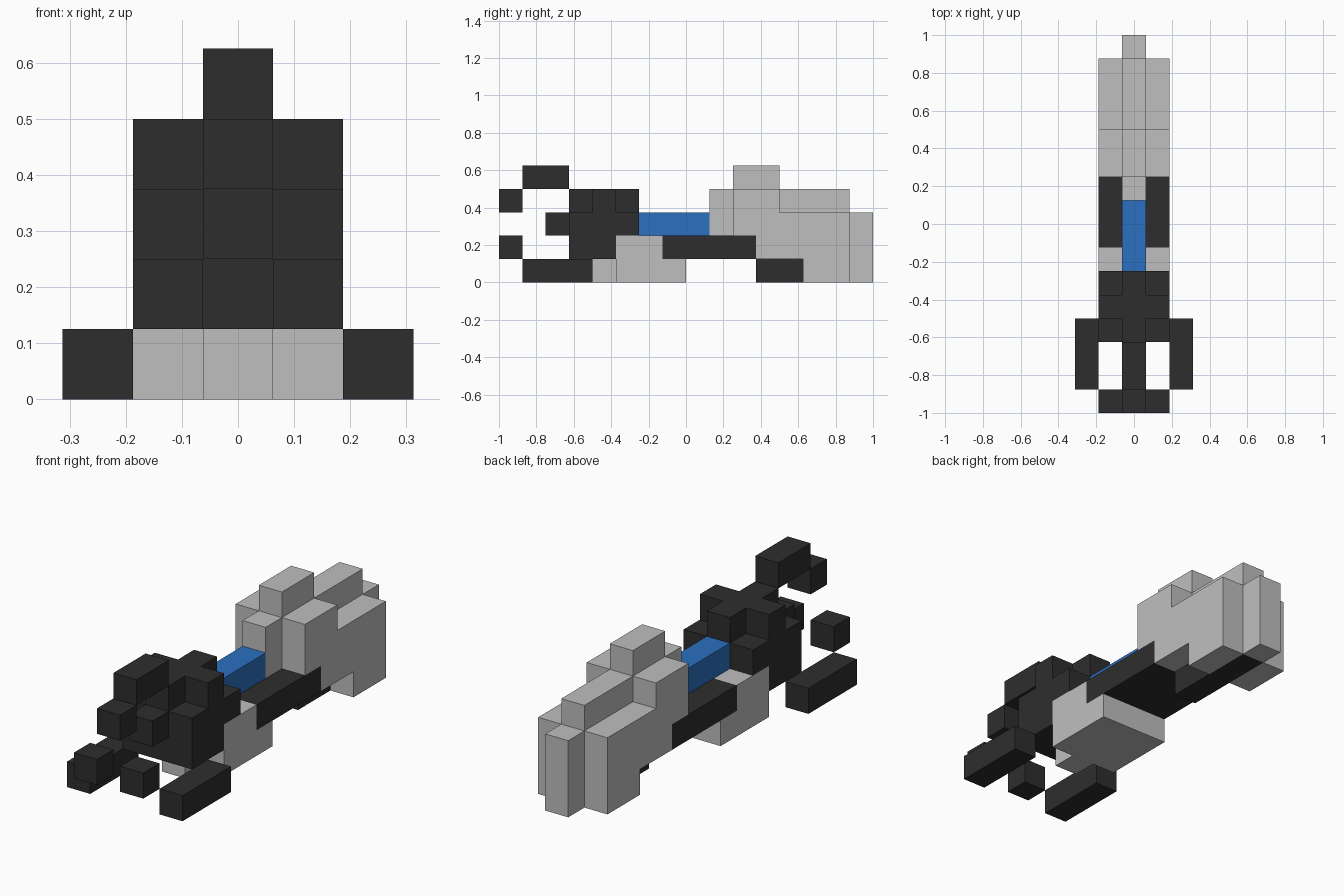
import bpy, bmesh
from mathutils import Vector

if "Cube" in bpy.data.objects:
    bpy.data.objects.remove(bpy.data.objects["Cube"], do_unlink=True)

U = 0.125  # edge of one block


def material(name, rgb):
    m = bpy.data.materials.new(name)
    m.use_nodes = True
    m.diffuse_color = (*rgb, 1)
    m.node_tree.nodes["Principled BSDF"].inputs["Base Color"].default_value = (*rgb, 1)
    return m


DARK = material("charcoal", (0.027, 0.027, 0.027))
GREY = material("light grey", (0.52, 0.52, 0.52))
BLUE = material("blue", (0.025, 0.162, 0.527))


def block_part(name, mat, *boxes):
    """Outer shell of a union of block ranges (x0, x1, y0, y1, z0, z1), ends included."""
    cells = {(x, y, z) for x0, x1, y0, y1, z0, z1 in boxes
             for x in range(x0, x1 + 1)
             for y in range(y0, y1 + 1)
             for z in range(z0, z1 + 1)}
    bm = bmesh.new()
    for cell in cells:
        centre = Vector((cell[0], cell[1] - 7.5, cell[2] + 0.5))
        for axis in range(3):
            for sign in (-1, 1):
                n = Vector((0, 0, 0))
                n[axis] = sign
                if tuple(int(c + d) for c, d in zip(cell, n)) in cells:
                    continue
                a = Vector((0, 0, 0))
                a[(axis + 1) % 3] = 0.5
                b = n.cross(a)
                mid = centre + n * 0.5
                bm.faces.new([bm.verts.new((mid + c) * U)
                              for c in (-a - b, a - b, a + b, b - a)])
    bmesh.ops.remove_doubles(bm, verts=bm.verts, dist=1e-4)
    bmesh.ops.dissolve_limit(bm, angle_limit=0.01, verts=bm.verts, edges=bm.edges)
    mesh = bpy.data.meshes.new(name)
    bm.to_mesh(mesh)
    bm.free()
    mesh.materials.append(mat)
    obj = bpy.data.objects.new(name, mesh)
    bpy.context.collection.objects.link(obj)
    return obj


# Floating prongs and muzzle tips around the nose
block_part("top_prong", DARK, (0, 0, 1, 2, 4, 4))
block_part("top_tip", DARK, (0, 0, 0, 0, 3, 3))
for side, s in (("left", 1), ("right", -1)):
    block_part(side + "_prong", DARK, (2 * s, 2 * s, 1, 3, 0, 0))
    block_part(side + "_tip", DARK, (s, s, 0, 0, 1, 1))

# Nose block with a cross-shaped top
block_part("nose_block", DARK,
           (-1, 1, 3, 4, 1, 2), (-1, 1, 5, 5, 2, 2),
           (-1, 1, 4, 4, 3, 3), (0, 0, 3, 5, 3, 3))
block_part("muzzle", DARK, (0, 0, 2, 2, 2, 2))

# Middle: fore grip, glowing core and the slab beneath it
block_part("fore_grip", GREY, (-1, 1, 5, 6, 0, 1), (-1, 1, 7, 7, 0, 0), (0, 0, 4, 4, 0, 0))
block_part("core", BLUE, (0, 0, 6, 8, 2, 2))
block_part("frame_slab", DARK, (-1, 1, 7, 10, 1, 1))

# Rear housing: tall spine, lower sides and feet
block_part("rear_housing", GREY,
           (0, 0, 9, 14, 2, 3), (0, 0, 10, 11, 4, 4), (0, 0, 15, 15, 0, 2),
           (-1, 1, 10, 11, 2, 3), (-1, 1, 11, 14, 1, 2),
           (-1, -1, 13, 14, 0, 0), (1, 1, 13, 14, 0, 0))
block_part("rear_grip", DARK, (0, 0, 11, 14, 0, 0))
